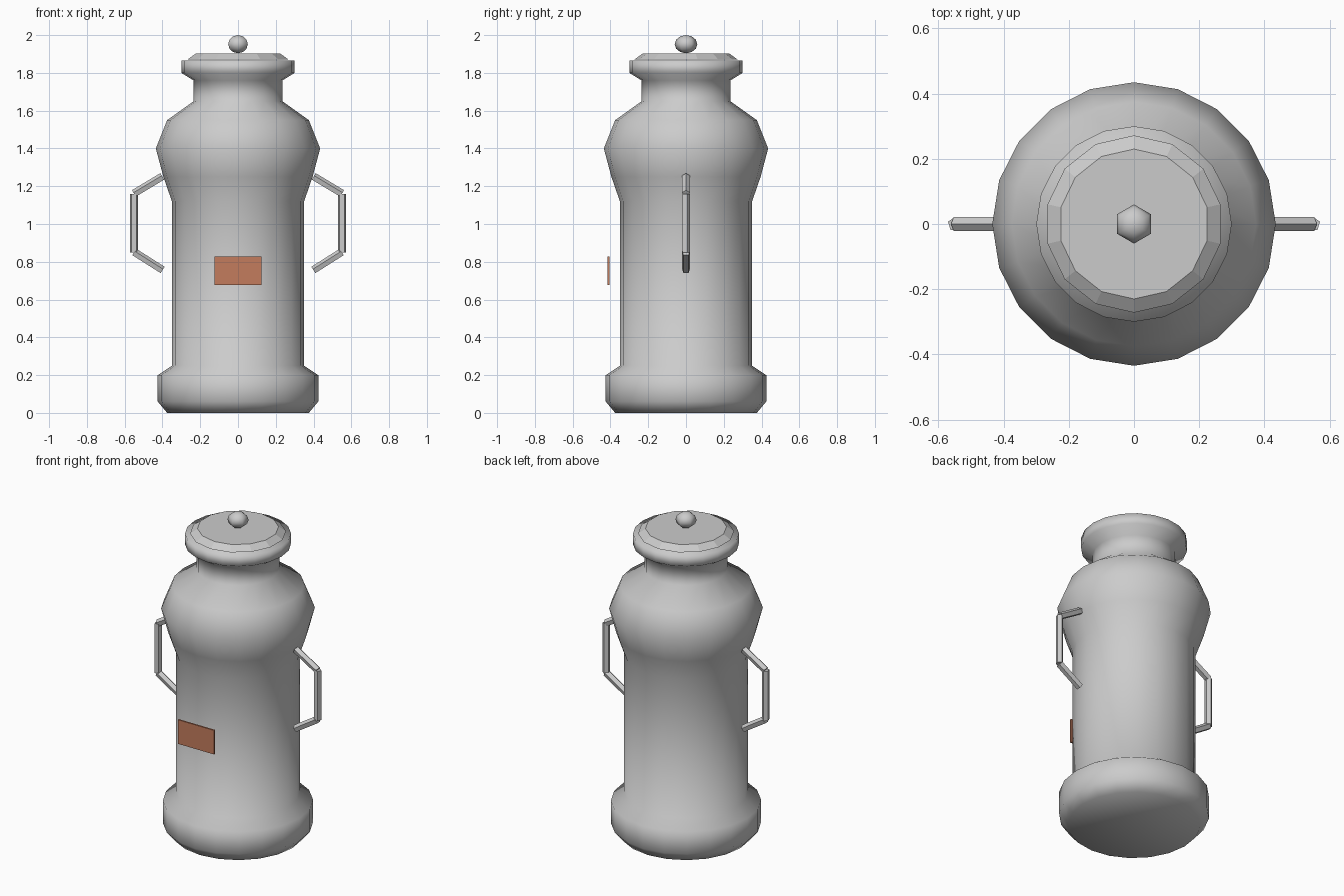
import bpy, bmesh, math
from mathutils import Vector, Matrix

if "Cube" in bpy.data.objects:
    bpy.data.objects.remove(bpy.data.objects["Cube"])


def make_object(name, bm, smooth=False):
    bmesh.ops.recalc_face_normals(bm, faces=bm.faces)
    for f in bm.faces:
        f.smooth = smooth
    mesh = bpy.data.meshes.new(name)
    bm.to_mesh(mesh)
    bm.free()
    obj = bpy.data.objects.new(name, mesh)
    bpy.context.collection.objects.link(obj)
    return obj


def lathe(name, profile, sides, smooth, start=0.0):
    # Spin an (r, z) profile around the z axis
    bm = bmesh.new()
    pts = [bm.verts.new((r * math.cos(start), r * math.sin(start), z)) for r, z in profile]
    edges = [bm.edges.new(p) for p in zip(pts, pts[1:])]
    bmesh.ops.spin(bm, geom=pts + edges, cent=(0, 0, 0), axis=(0, 0, 1),
                   angle=math.tau, steps=sides, use_duplicate=False)
    bmesh.ops.remove_doubles(bm, verts=bm.verts, dist=0.0005)
    return make_object(name, bm, smooth)


# Can body: foot, barrel, shoulder, neck and flared rim
lathe("can_body", [(0, 0), (0.375, 0), (0.425, 0.06), (0.425, 0.20), (0.35, 0.25),
                   (0.35, 1.12), (0.395, 1.25), (0.435, 1.40), (0.375, 1.55),
                   (0.235, 1.65), (0.235, 1.76), (0.30, 1.80), (0.30, 1.865),
                   (0, 1.865)], 20, True)

# Faceted lid
lathe("lid", [(0, 1.872), (0.272, 1.872), (0.23, 1.902), (0, 1.902)], 14, False, math.pi / 2)

# Lid knob
bm = bmesh.new()
bmesh.ops.create_uvsphere(bm, u_segments=6, v_segments=6, radius=0.06,
                          matrix=Matrix.Translation((0, 0, 1.952)) @ Matrix.Diagonal((1, 1, 0.8, 1)))
make_object("lid_knob", bm, True)

# Side handles, three straight rods each
path = [(0.40, 1.25), (0.55, 1.16), (0.55, 0.85), (0.40, 0.755)]
for side, label in ((1, "right"), (-1, "left")):
    bm = bmesh.new()
    for (x0, z0), (x1, z1) in zip(path, path[1:]):
        a, b = Vector((side * x0, 0, z0)), Vector((side * x1, 0, z1))
        d = b - a
        turn = d.to_track_quat('Z', 'Y').to_matrix().to_4x4()
        bmesh.ops.create_cone(bm, cap_ends=True, segments=5, radius1=0.022, radius2=0.022,
                              depth=d.length, matrix=Matrix.Translation((a + b) / 2) @ turn)
    make_object(label + "_handle", bm)

# Front plate
bm = bmesh.new()
bmesh.ops.create_cube(bm, size=1, matrix=Matrix.Translation((0, -0.41, 0.752))
                      @ Matrix.Diagonal((0.25, 0.01, 0.15, 1)))
plate = make_object("front_plate", bm)
mat = bpy.data.materials.new("copper")
mat.diffuse_color = (0.55, 0.2, 0.11, 1)
mat.use_nodes = True
mat.node_tree.nodes["Principled BSDF"].inputs["Base Color"].default_value = mat.diffuse_color
plate.data.materials.append(mat)
